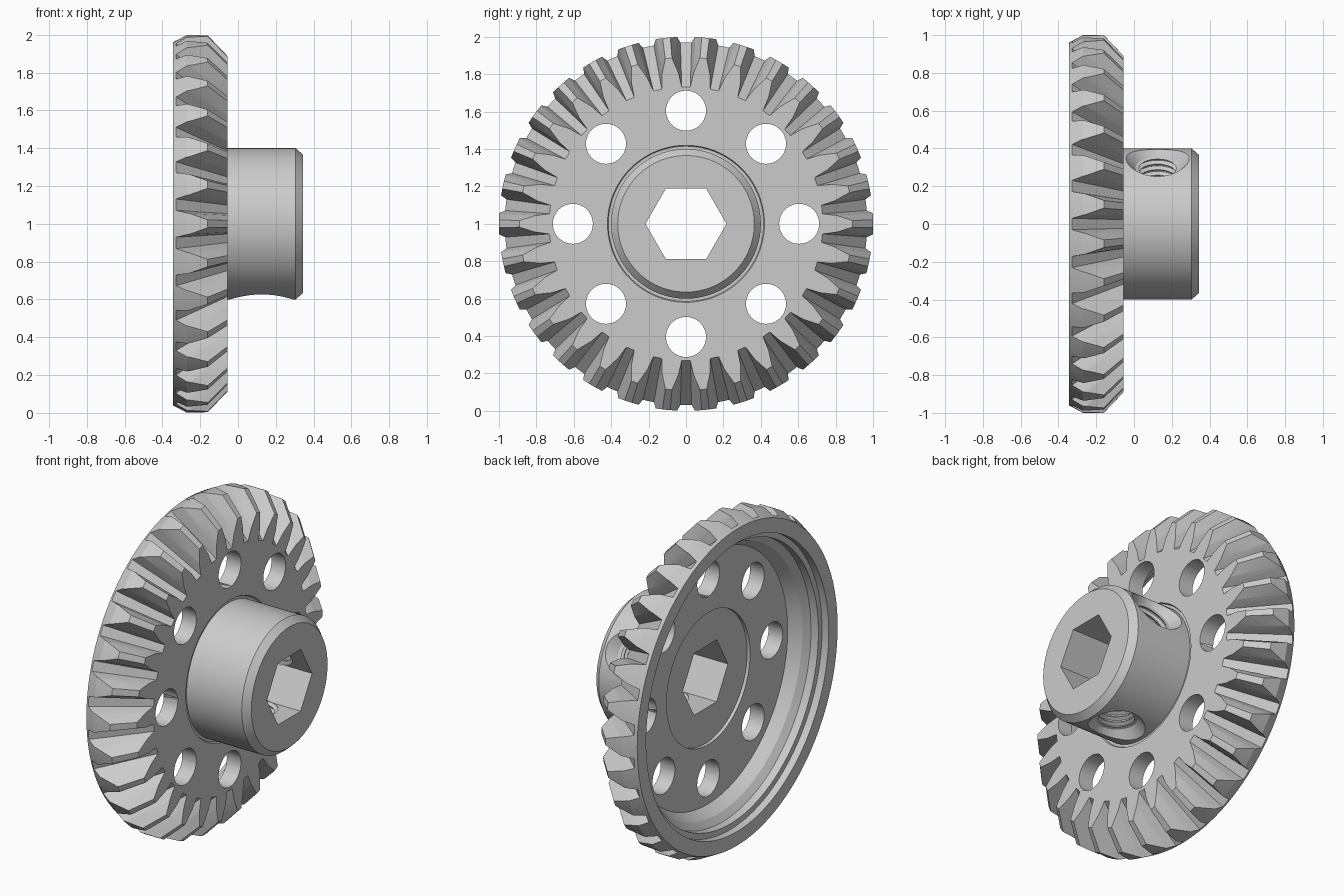
import bpy, bmesh
from math import sin, cos, tan, pi, radians, atan
from mathutils import Matrix, Vector

if "Cube" in bpy.data.objects:
    bpy.data.objects.remove(bpy.data.objects["Cube"])


def lathe(bm, profile, seg, mat=Matrix()):
    """Revolve (x, r) points about the x axis; r = 0 becomes a single pole."""
    rings = []
    for x, r in profile:
        n = seg if r > 0 else 1
        rings.append([bm.verts.new(mat @ Vector((x, r * cos(2 * pi * i / seg),
                                                 r * sin(2 * pi * i / seg))))
                      for i in range(n)])
    for a, b in zip(rings, rings[1:]):
        for i in range(seg):
            j = (i + 1) % seg
            quad = [a[i % len(a)], a[j % len(a)], b[j % len(b)], b[i % len(b)]]
            bm.faces.new(list(dict.fromkeys(quad)))


def finish(bm, name):
    bmesh.ops.recalc_face_normals(bm, faces=bm.faces)
    me = bpy.data.meshes.new(name)
    bm.to_mesh(me)
    bm.free()
    ob = bpy.data.objects.new(name, me)
    bpy.context.collection.objects.link(ob)
    ob.location.z = 1
    return ob


def cut(target, cutter):
    cutter.hide_render = True
    bpy.context.view_layer.objects.active = target
    mod = target.modifiers.new("cut", 'BOOLEAN')
    mod.operation = 'DIFFERENCE'
    mod.solver = 'EXACT'
    mod.object = cutter
    bpy.ops.object.modifier_apply(modifier=mod.name)
    bpy.data.objects.remove(cutter)


# Gear blank: recessed back, stepped rim, tooth face, plate and chamfered hub
bm = bmesh.new()
lathe(bm, [(-.13, 0), (-.13, .4), (-.15, .4), (-.15, .76), (-.22, .80), (-.25, .84),
           (-.30, .84), (-.30, .875), (-.345, .875), (-.345, .96), (-.27, 1),
           (-.16, 1), (-.055, .89), (-.055, .42), (-.065, .415), (-.065, .4),
           (.305, .4), (.345, .365), (.345, 0)], 120)
gear = finish(bm, "bevel_gear")

# Tooth gaps: tapered troughs converging on the pitch apex
TEETH, APEX, SLOPE = 30, .785, .87
d = atan(SLOPE)
half = [(0, .03), (.07, .05), (.14, .09), (.17, .10)]
section = [(h, w) for h, w in half] + [(h, -w) for h, w in reversed(half)]
bm = bmesh.new()
for k in range(TEETH):
    rot = Matrix.Rotation(2 * pi * (k + .5) / TEETH, 4, 'X')
    ends = []
    for r in (.62, 1.12):
        s = r / .965
        ends.append([bm.verts.new(rot @ Vector((APEX - r / SLOPE + h * s * sin(d),
                                                r + h * s * cos(d), w * s)))
                     for h, w in section])
    n = len(section)
    for i in range(n):
        j = (i + 1) % n
        bm.faces.new([ends[0][i], ends[0][j], ends[1][j], ends[1][i]])
    bm.faces.new(ends[0])
    bm.faces.new(ends[1])
cut(gear, finish(bm, "tooth_gap_cutter"))

# Ring of eight lightening holes
bm = bmesh.new()
for k in range(8):
    a = k * pi / 4
    lathe(bm, [(-.3, 0), (-.3, .107), (.1, .107), (.1, 0)], 40,
          Matrix.Translation((0, .605 * cos(a), .605 * sin(a))))
cut(gear, finish(bm, "plate_hole_cutter"))

# Hexagonal bore
bm = bmesh.new()
lathe(bm, [(-.5, 0), (-.5, .2165), (.5, .2165), (.5, 0)], 6)
cut(gear, finish(bm, "hex_bore_cutter"))

# Two countersunk, threaded set-screw holes
thread = [(.13, 0), (.13, .098)]
for k in range(6):
    x = .14 + k * .034
    thread += [(x, .098), (x + .012, .117), (x + .018, .117), (x + .03, .098)]
thread += [(.345, .117), (.405, .172), (.5, .172), (.5, 0)]
bm = bmesh.new()
for a in (30, -90):
    lathe(bm, thread, 40, Matrix.Translation((.125, 0, 0))
          @ Matrix.Rotation(radians(a), 4, 'X') @ Matrix.Rotation(pi / 2, 4, 'Z'))
cut(gear, finish(bm, "set_screw_cutter"))

gear.select_set(True)
bpy.context.view_layer.objects.active = gear
bpy.ops.object.shade_smooth_by_angle(angle=radians(20))
